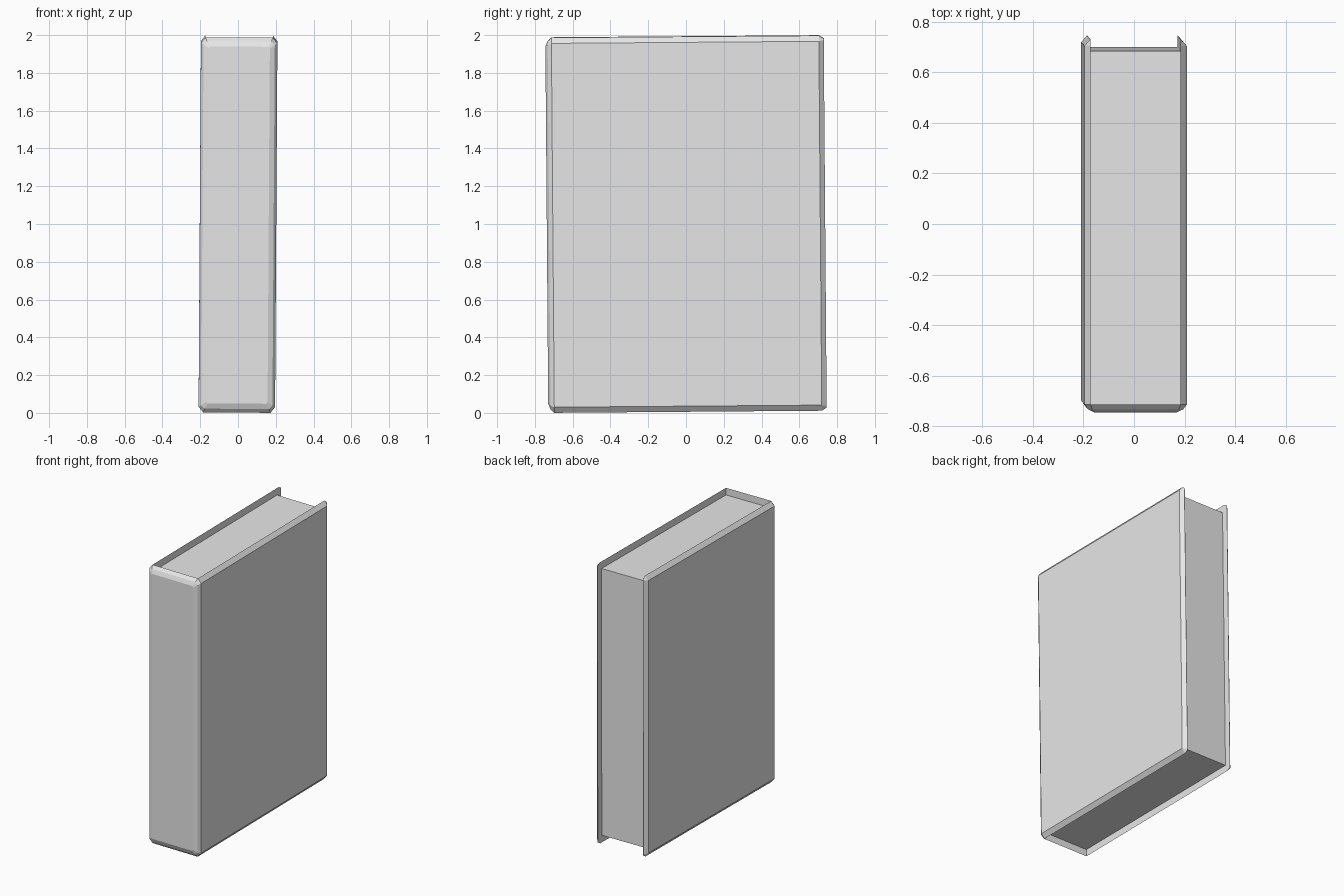
import bpy
import bmesh
import math
from mathutils import Matrix, Vector

cube = bpy.data.objects.get("Cube")
if cube:
    bpy.data.objects.remove(cube, do_unlink=True)

# One plain grey for the whole book
grey = bpy.data.materials.new("plain_grey")
grey.use_nodes = True
COLOUR = (0.8, 0.8, 0.8, 1)
grey.diffuse_color = COLOUR
grey.node_tree.nodes["Principled BSDF"].inputs["Base Color"].default_value = COLOUR

# The book leans very slightly
LEAN = (Matrix.Translation((0, 0, 1))
        @ Matrix.Rotation(math.radians(0.45), 4, "X")
        @ Matrix.Rotation(math.radians(0.37), 4, "Y"))

W, D, H = 0.2025, 0.737, 0.993      # half width, depth and height
INNER = 0.178                       # half width of the page block
SPINE_IN = -0.705                   # inside face of the spine


def finish(name, bm):
    bmesh.ops.recalc_face_normals(bm, faces=bm.faces)
    mesh = bpy.data.meshes.new(name)
    bm.to_mesh(mesh)
    bm.free()
    mesh.materials.append(grey)
    obj = bpy.data.objects.new(name, mesh)
    bpy.context.collection.objects.link(obj)
    obj.matrix_world = LEAN
    return obj


def box(name, lo, hi):
    lo, hi = Vector(lo), Vector(hi)
    bm = bmesh.new()
    bmesh.ops.create_cube(bm, size=1)
    for v in bm.verts:
        v.co = (lo + hi) / 2 + v.co * (hi - lo)
    return finish(name, bm)


def octagon(bm, y, a, b, cx, cz):
    """Rectangle a by b with cut corners, standing at depth y."""
    corner = [(a, b - cz), (a - cx, b)]
    quarter = corner + [(-x, z) for x, z in reversed(corner)]
    points = quarter + [(-x, -z) for x, z in quarter]
    return [bm.verts.new((x, y, z)) for x, z in points]


# Cover: bevelled shell lofted from spine to fore edge
CX, CZ = W - INNER, 0.03
bm = bmesh.new()
rings = [octagon(bm, *r) for r in (
    (-D, W - 0.04, H - 0.048, 0.008, 0.008),
    (-D + 0.012, W - 0.014, H - 0.02, 0.018, 0.018),
    (-D + 0.032, W, H, CX, CZ),
    (D - 0.026, W, H, CX, CZ),
    (D, W - CX + 0.002, H - 0.016, 0.001, 0.008),
)]
for r, s in zip(rings, rings[1:]):
    for i in range(len(r)):
        j = (i + 1) % len(r)
        bm.faces.new((r[i], r[j], s[j], s[i]))
bm.faces.new(rings[0])
bm.faces.new(rings[-1])
cover = finish("cover", bm)

# Hollow the cover, leaving the spine and two boards
cutter = box("cover_cutter", (-INNER, SPINE_IN, -2), (INNER, 2, 2))
cutter.hide_render = True
cutter.hide_viewport = True
cut = cover.modifiers.new("hollow", "BOOLEAN")
cut.operation = "DIFFERENCE"
cut.solver = "EXACT"
cut.object = cutter

# Page block, set back from the cover edges
box("page_block", (-INNER, SPINE_IN, -H + 0.05), (INNER, D - 0.045, H - 0.05))
